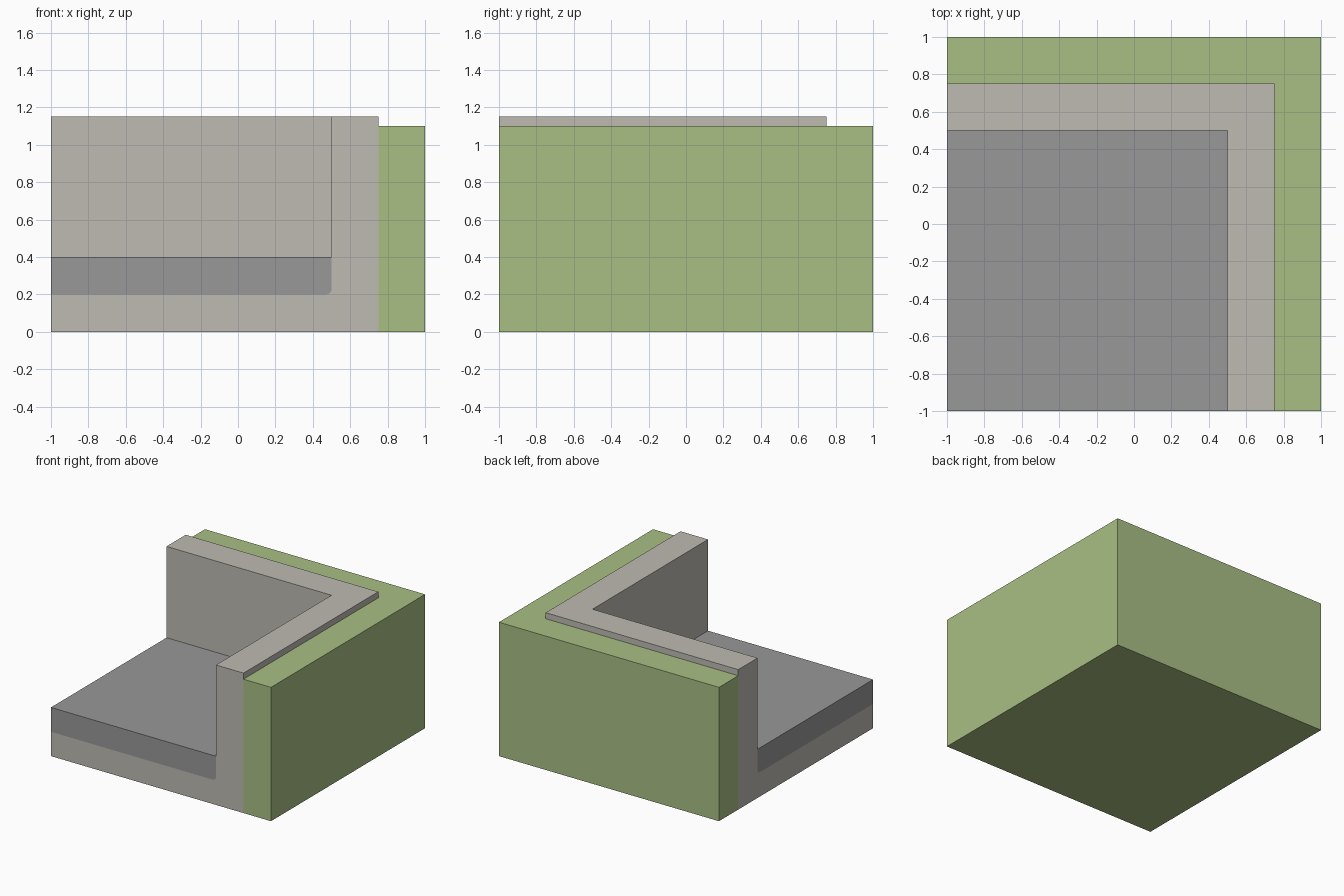
import bpy, bmesh

cube = bpy.data.objects.get("Cube")
if cube:
    bpy.data.objects.remove(cube, do_unlink=True)


def material(name, rgb):
    lin = [((c / 255 + 0.055) / 1.055) ** 2.4 for c in rgb] + [1.0]
    m = bpy.data.materials.new(name)
    m.use_nodes = True
    m.diffuse_color = lin
    bsdf = next(n for n in m.node_tree.nodes if n.type == 'BSDF_PRINCIPLED')
    bsdf.inputs["Base Color"].default_value = lin
    return m


GREEN = material("grass_green", (169, 191, 132))
STONE = material("curb_stone", (191, 187, 178))
ASPHALT = material("asphalt_grey", (152, 152, 152))


def prism(name, outline, z0, z1, mats, round_at=None):
    """Extrude an outline upward; optionally round the bottom edges lying on x or y = round_at."""
    bm = bmesh.new()
    base = bm.faces.new([bm.verts.new((x, y, z0)) for x, y in outline])
    ext = bmesh.ops.extrude_face_region(bm, geom=[base], use_keep_orig=True)
    top = [g for g in ext["geom"] if isinstance(g, bmesh.types.BMVert)]
    bmesh.ops.translate(bm, verts=top, vec=(0, 0, z1 - z0))
    bmesh.ops.recalc_face_normals(bm, faces=bm.faces)
    if round_at is not None:
        edges = [e for e in bm.edges
                 if all(abs(v.co.z - z0) < 1e-5 for v in e.verts)
                 and any(all(abs(v.co[i] - round_at) < 1e-5 for v in e.verts) for i in (0, 1))]
        bmesh.ops.bevel(bm, geom=edges, offset=0.03, segments=5, profile=0.5, affect='EDGES')
    me = bpy.data.meshes.new(name)
    bm.to_mesh(me)
    bm.free()
    for m in mats:
        me.materials.append(m)
    ob = bpy.data.objects.new(name, me)
    bpy.context.collection.objects.link(ob)
    return ob


def rect(x0, y0, x1, y1):
    return [(x0, y0), (x1, y0), (x1, y1), (x0, y1)]


# Outer L-shaped grass bank
prism("grass_bank", [(0.75, -1), (1, -1), (1, 1), (-1, 1), (-1, 0.75), (0.75, 0.75)],
      0, 1.1, [GREEN])

# Road slab with rounded lower inner edges
prism("road_slab", rect(-1, -1, 0.5, 0.5), 0.2, 0.4, [ASPHALT], 0.5)

# Stone bed and L-shaped wall: a block hollowed to hold the slab
wall = prism("stone_wall", rect(-1, -1, 0.75, 0.75), 0, 1.15, [STONE, GREEN])
cutter = prism("recess_cutter", rect(-1.5, -1.5, 0.5, 0.5), 0.2, 1.5, [STONE], 0.5)
cutter.hide_render = True
mod = wall.modifiers.new("recess", 'BOOLEAN')
mod.operation = 'DIFFERENCE'
mod.solver = 'EXACT'
mod.object = cutter
bpy.context.view_layer.objects.active = wall
bpy.ops.object.modifier_apply(modifier=mod.name)
bpy.data.objects.remove(cutter, do_unlink=True)

# Underside shares the bank colour
for p in wall.data.polygons:
    p.material_index = 1 if p.normal.z < -0.9 and p.center.z < 0.01 else 0
